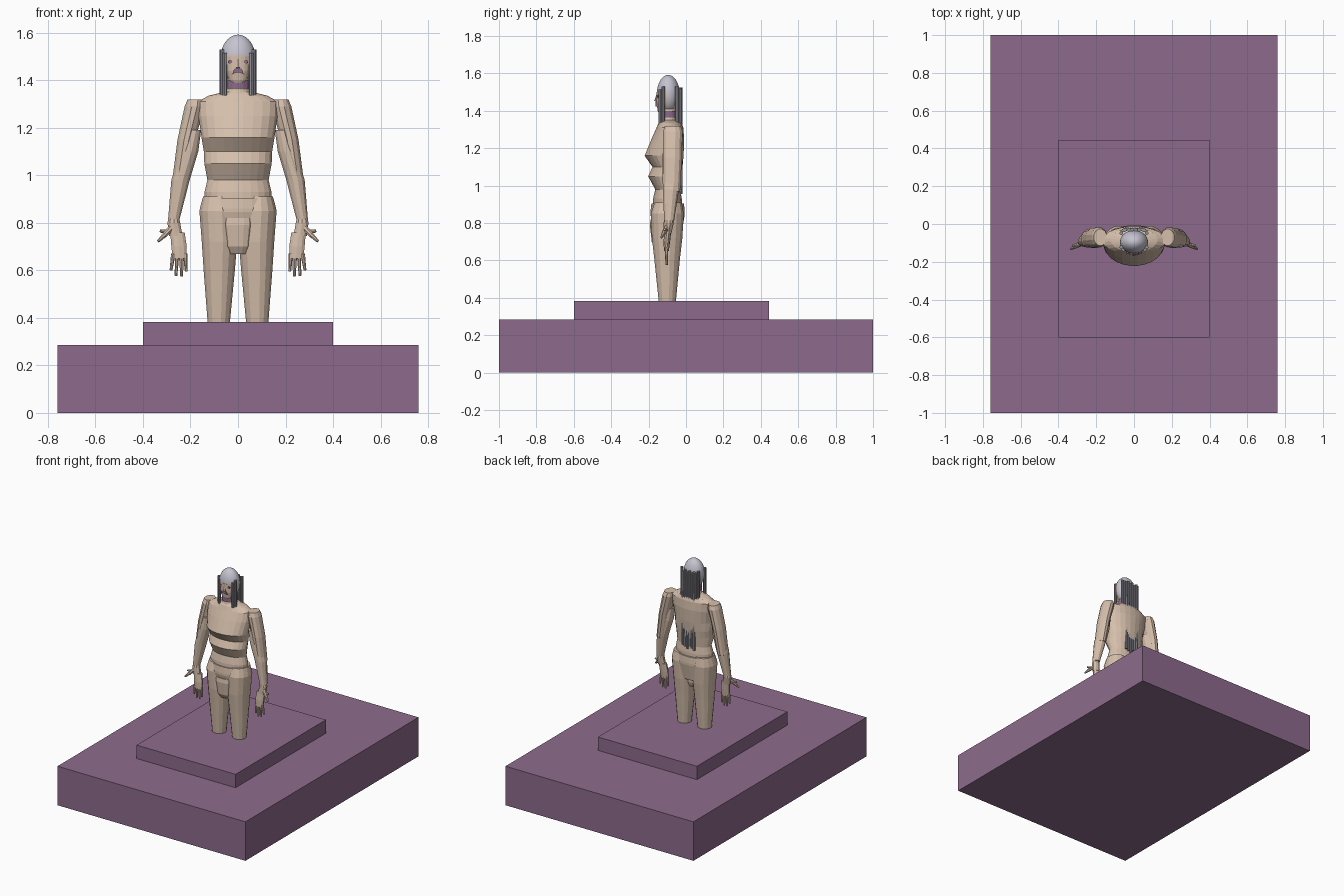
import bpy, bmesh, math
from mathutils import Vector, Matrix


def material(name, rgb):
    m = bpy.data.materials.new(name)
    m.diffuse_color = (*rgb, 1)
    return m


PURPLE = material("dusty purple", (0.27, 0.148, 0.265))
SKIN = material("skin", (0.67, 0.52, 0.41))
HAIR = material("pale grey", (0.56, 0.55, 0.63))
STRAND = material("strand grey", (0.29, 0.29, 0.33))


def finish(bm, name, *mats):
    bmesh.ops.recalc_face_normals(bm, faces=bm.faces)
    me = bpy.data.meshes.new(name)
    bm.to_mesh(me)
    bm.free()
    for m in mats:
        me.materials.append(m)
    ob = bpy.data.objects.new(name, me)
    bpy.context.collection.objects.link(ob)
    return ob


def box(name, lo, hi, mat):
    bm = bmesh.new()
    lo, hi = Vector(lo), Vector(hi)
    mx = Matrix.Translation((lo + hi) / 2) @ Matrix.Diagonal((*(hi - lo), 1))
    bmesh.ops.create_cube(bm, size=1, matrix=mx)
    return finish(bm, name, mat)


def loft(name, rings, mat, n=20, power=1.0):
    """Stack of horizontal ovals: (z, centre x, half width, front y, back y)."""
    bm = bmesh.new()
    loops = []
    for z, cx, rx, yf, yb in rings:
        loop = []
        for i in range(n):
            a = 2 * math.pi * (i + 0.5) / n
            c, s = math.cos(a), math.sin(a)
            c = math.copysign(abs(c) ** power, c)
            s = math.copysign(abs(s) ** power, s)
            loop.append(bm.verts.new((cx + rx * c, (yf + yb) / 2 + (yb - yf) / 2 * s, z)))
        loops.append(loop)
    for a, b in zip(loops, loops[1:]):
        for i in range(n):
            j = (i + 1) % n
            bm.faces.new((a[i], a[j], b[j], b[i]))
    bm.faces.new(loops[0])
    bm.faces.new(loops[-1])
    return finish(bm, name, mat)


def rod(name, p, q, r1, r2, mat, n=8):
    """Tapered rod from p to q."""
    bm = bmesh.new()
    p, q = Vector(p), Vector(q)
    d = q - p
    mx = Matrix.Translation((p + q) / 2) @ d.to_track_quat('Z', 'Y').to_matrix().to_4x4()
    bmesh.ops.create_cone(bm, cap_ends=True, segments=n, radius1=r1, radius2=r2,
                          depth=d.length, matrix=mx)
    return finish(bm, name, mat)


def plate(name, pts, y, mat):
    """Thin plate facing the front, from x/z points."""
    bm = bmesh.new()
    f = bm.faces.new([bm.verts.new((x, y, z)) for x, z in pts])
    g = bmesh.ops.extrude_face_region(bm, geom=[f])
    vs = [v for v in g["geom"] if isinstance(v, bmesh.types.BMVert)]
    bmesh.ops.translate(bm, vec=(0, 0.009, 0), verts=vs)
    return finish(bm, name, mat)


# Stepped plinth
box("plinth_base", (-0.76, -1, 0), (0.76, 1, 0.285), PURPLE)
box("plinth_step", (-0.4, -0.6, 0.285), (0.4, 0.445, 0.383), PURPLE)

# Torso with chest and belly ledges
loft("torso", [
    (0.88, 0, 0.140, -0.180, -0.020), (0.93, 0, 0.142, -0.177, -0.022),
    (0.98, 0, 0.130, -0.165, -0.030), (1.05, 0, 0.143, -0.203, -0.022),
    (1.10, 0, 0.145, -0.180, -0.018), (1.16, 0, 0.155, -0.222, -0.012),
    (1.25, 0, 0.168, -0.185, -0.009), (1.31, 0, 0.170, -0.158, -0.014),
    (1.335, 0, 0.125, -0.148, -0.022), (1.350, 0, 0.065, -0.138, -0.045)], SKIN, 24)

# Hips and front panel
loft("hips", [
    (0.73, 0, 0.135, -0.165, -0.025), (0.845, 0, 0.162, -0.191, -0.006),
    (0.86, 0, 0.162, -0.191, -0.006), (0.905, 0, 0.150, -0.186, -0.010)], SKIN, 24)
loft("front_panel", [
    (0.668, 0, 0.040, -0.165, -0.06), (0.70, 0, 0.055, -0.184, -0.05),
    (0.79, 0, 0.066, -0.194, -0.05), (0.82, 0, 0.066, -0.190, -0.05)], SKIN, 16, 0.6)

for s, side in ((-1, "right"), (1, "left")):
    # Leg
    loft(side + "_leg", [
        (0.383, s * 0.081, 0.048, -0.147, -0.053), (0.60, s * 0.079, 0.067, -0.170, -0.032),
        (0.72, s * 0.078, 0.076, -0.184, -0.018), (0.85, s * 0.083, 0.081, -0.189, -0.010),
        (0.91, s * 0.083, 0.065, -0.170, -0.022)], SKIN, 16)
    # Arm: upper sleeve shape overlapping the forearm
    loft(side + "_upper_arm", [
        (0.97, s * 0.245, 0.034, -0.122, -0.030), (1.15, s * 0.217, 0.039, -0.126, -0.020),
        (1.29, s * 0.183, 0.043, -0.124, -0.017), (1.318, s * 0.178, 0.036, -0.115, -0.026)],
        SKIN, 12)
    loft(side + "_forearm", [
        (0.815, s * 0.270, 0.025, -0.118, -0.062), (0.98, s * 0.242, 0.040, -0.125, -0.036),
        (1.10, s * 0.206, 0.040, -0.128, -0.040), (1.19, s * 0.184, 0.030, -0.125, -0.050)],
        SKIN, 12)
    # Wrist and palm
    loft(side + "_wrist", [
        (0.745, s * 0.262, 0.030, -0.118, -0.078), (0.80, s * 0.270, 0.028, -0.120, -0.066),
        (0.825, s * 0.270, 0.023, -0.116, -0.068)], SKIN, 10)
    loft(side + "_palm", [
        (0.65, s * 0.246, 0.031, -0.118, -0.092), (0.70, s * 0.248, 0.034, -0.120, -0.085),
        (0.76, s * 0.255, 0.032, -0.116, -0.078)], SKIN, 10)
    # Fingers and splayed thumb
    for i, (x0, x1, z1) in enumerate(((0.272, 0.282, 0.60), (0.256, 0.261, 0.577),
                                      (0.239, 0.237, 0.575), (0.222, 0.218, 0.595))):
        rod(f"{side}_finger_{i + 1}", (s * x0, -0.105, 0.67), (s * x1, -0.103, z1),
            0.010, 0.006, SKIN)
    rod(side + "_thumb", (s * 0.275, -0.10, 0.785), (s * 0.312, -0.12, 0.745), 0.014, 0.011, SKIN)
    rod(side + "_thumb_tip", (s * 0.308, -0.118, 0.750), (s * 0.336, -0.132, 0.722),
        0.011, 0.006, SKIN)
    rod(side + "_outer_finger", (s * 0.27, -0.10, 0.76), (s * 0.328, -0.115, 0.765),
        0.011, 0.006, SKIN)

    # Side locks, front and rear
    for i, (x, y, top) in enumerate(((0.056, -0.136, 1.515), (0.067, -0.122, 1.53),
                                     (0.067, -0.048, 1.53), (0.056, -0.034, 1.52))):
        rod(f"{side}_lock_{i + 1}", (s * x, y, 1.335), (s * x, y, top), 0.010, 0.010, STRAND)

# Neck and collar
loft("neck", [(1.33, 0, 0.062, -0.145, -0.045), (1.36, 0, 0.048, -0.138, -0.052),
              (1.42, 0, 0.045, -0.140, -0.052)], SKIN)
loft("collar", [(1.365, 0, 0.053, -0.147, -0.045), (1.398, 0, 0.053, -0.147, -0.045)], PURPLE)

# Hair cap
bm = bmesh.new()
bmesh.ops.create_uvsphere(bm, u_segments=32, v_segments=20, radius=1,
                          matrix=Matrix.Translation((0, -0.095, 1.49))
                          @ Matrix.Diagonal((0.074, 0.061, 0.102, 1)))
for f in bm.faces:
    f.smooth = True
    c = f.calc_center_median()
    f.material_index = int(c.z < 1.51 and c.y < -0.095)
finish(bm, "head", HAIR, SKIN)

# Face and nose
loft("face", [(1.385, 0, 0.030, -0.145, -0.07), (1.40, 0, 0.040, -0.152, -0.07),
              (1.44, 0, 0.051, -0.158, -0.06), (1.50, 0, 0.056, -0.157, -0.06)], SKIN, 20, 0.8)
rod("nose", (0, -0.153, 1.49), (0, -0.160, 1.452), 0.004, 0.010, SKIN, 6)

# Painted mouth and eyes
plate("mouth", [(-0.025, 1.424), (-0.010, 1.432), (0.010, 1.432), (0.025, 1.424),
                (0.018, 1.442), (0.008, 1.453), (-0.008, 1.453), (-0.018, 1.442)], -0.163, PURPLE)
for s, side in ((-1, "right"), (1, "left")):
    plate(side + "_eye", [(s * (0.033 + 0.009 * math.cos(a)), 1.478 + 0.008 * math.sin(a))
                          for a in (k * math.pi / 4 for k in range(8))], -0.156, PURPLE)

# Long back hair that passes under the upper back and shows again at the waist
for i in range(6):
    x = -0.045 + 0.018 * i
    low = 0.955 + 0.012 * (i % 3)
    rod(f"back_strand_{i + 1}", (x, -0.028, low), (x, -0.030, 1.525 - 0.01 * (i % 2)),
        0.010, 0.010, STRAND)
